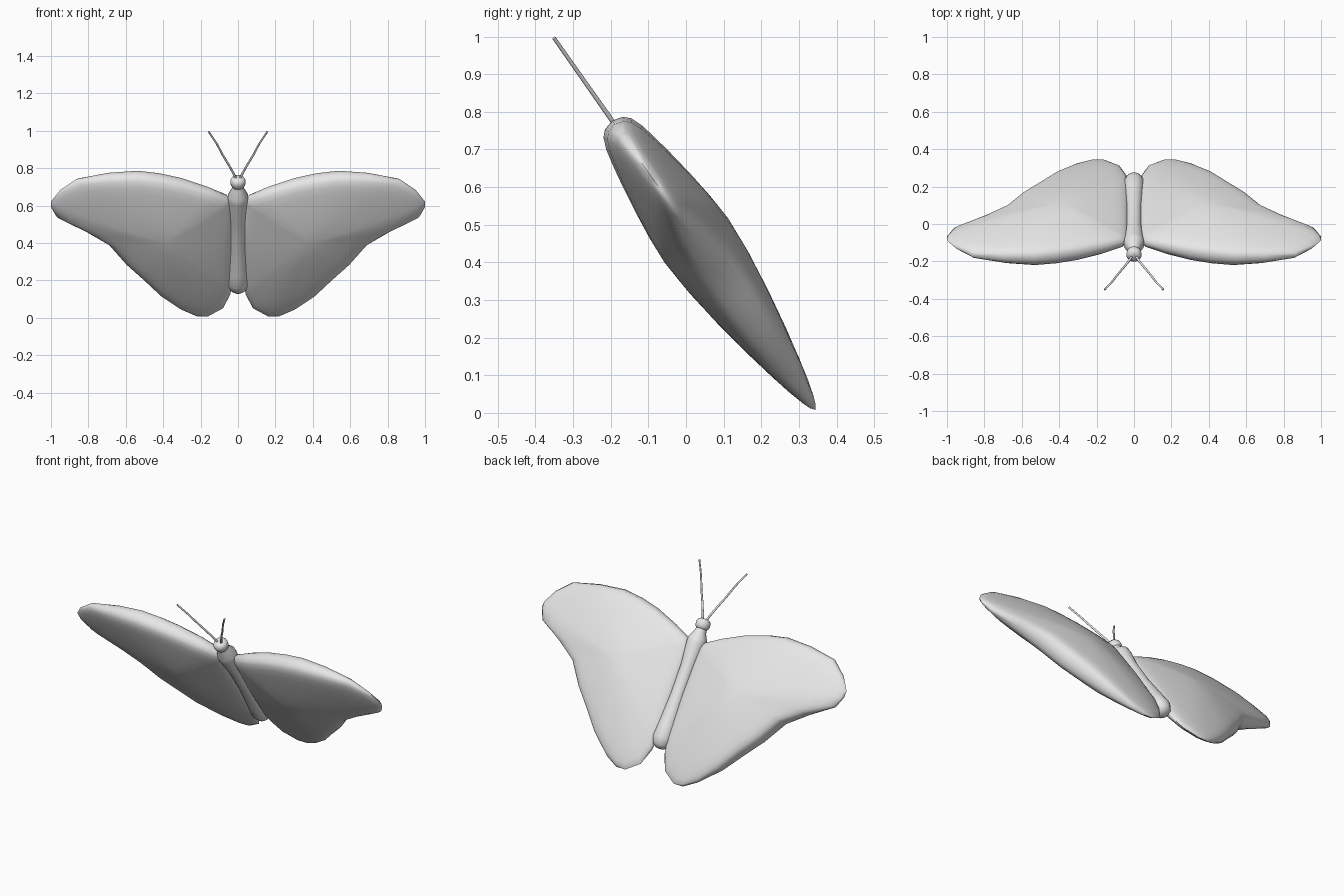
import bpy, bmesh, math
from mathutils import Matrix, Vector

cube = bpy.data.objects.get("Cube")
if cube:
    bpy.data.objects.remove(cube, do_unlink=True)

# One plain grey for everything
grey = bpy.data.materials.new("light_grey")
grey.use_nodes = True
COLOUR = (0.8, 0.8, 0.8, 1)
grey.diffuse_color = COLOUR
grey.node_tree.nodes["Principled BSDF"].inputs["Base Color"].default_value = COLOUR

# Insect frame: local x = span, local y = towards the head, local z = back side
UP = Vector((0, -0.575, 0.818))
BACK = Vector((0, 0.818, 0.575))
FRAME = Matrix(((1, UP.x, BACK.x, 0), (0, UP.y, BACK.y, 0),
                (0, UP.z, BACK.z, 0), (0, 0, 0, 1))) @ Matrix.Translation((0, 0, 0.286))


def finish(name, bm, angle=60):
    bmesh.ops.recalc_face_normals(bm, faces=bm.faces)
    mesh = bpy.data.meshes.new(name)
    bm.to_mesh(mesh)
    bm.free()
    mesh.transform(FRAME)
    mesh.materials.append(grey)
    obj = bpy.data.objects.new(name, mesh)
    bpy.context.collection.objects.link(obj)
    bpy.ops.object.select_all(action='DESELECT')
    obj.select_set(True)
    bpy.context.view_layer.objects.active = obj
    bpy.ops.object.shade_smooth_by_angle(angle=math.radians(angle))
    return obj


# Wing outline: span, length position, half thickness near the rim
OUTLINE = [
    (0.035, 0.56, 0.025), (0.055, 0.595, 0.03), (0.16, 0.645, 0.04), (0.30, 0.70, 0.045),
    (0.42, 0.731, 0.047), (0.54, 0.748, 0.047), (0.70, 0.737, 0.04), (0.866, 0.705, 0.025),
    (0.95, 0.635, 0.018), (1.0, 0.56, 0.016), (1.0, 0.523, 0.016), (0.97, 0.46, 0.02),
    (0.82, 0.377, 0.035), (0.695, 0.295, 0.05), (0.60, 0.165, 0.052), (0.505, 0.06, 0.048),
    (0.41, -0.052, 0.04), (0.30, -0.148, 0.022), (0.22, -0.191, 0.012), (0.16, -0.191, 0.012),
    (0.08, -0.138, 0.014), (0.042, -0.05, 0.018), (0.03, 0.02, 0.025), (0.03, 0.29, 0.03),
]
CENTRE = (0.38, 0.36)
RINGS = [0.2, 0.4, 0.6, 0.75, 0.86, 0.94, 0.98]
THICK = 0.103


def wing(name, side):
    """Puffy lens: rings shrink from the rim to the centre on both faces."""
    bm = bmesh.new()
    count = len(OUTLINE)

    def ring(t, face):
        verts = []
        for x, y, e in OUTLINE:
            h = (e + (THICK - e) * (1 - t ** 1.5)) * math.sqrt(1 - t ** 22)
            verts.append(bm.verts.new((side * (CENTRE[0] + (x - CENTRE[0]) * t),
                                       CENTRE[1] + (y - CENTRE[1]) * t, face * h)))
        return verts

    rim = ring(1.0, 1)
    for face in (1, -1):
        rings = [ring(t, face) for t in RINGS] + [rim]
        hub = bm.verts.new((side * CENTRE[0], CENTRE[1], face * THICK))
        for i in range(count):
            j = (i + 1) % count
            bm.faces.new((hub, rings[0][i], rings[0][j]))
            for a, b in zip(rings, rings[1:]):
                bm.faces.new((a[i], b[i], b[j], a[j]))
    finish(name, bm, 80)


def lathe(name, profile, sides=20):
    """Turn a (length position, radius) profile about the long axis."""
    bm = bmesh.new()
    verts = [bm.verts.new((r, s, 0)) for s, r in profile]
    edges = [bm.edges.new(pair) for pair in zip(verts, verts[1:])]
    bmesh.ops.spin(bm, geom=verts + edges, cent=(0, 0, 0), axis=(0, 1, 0),
                   angle=math.tau, steps=sides, use_merge=True)
    bmesh.ops.remove_doubles(bm, verts=bm.verts, dist=0.0005)
    finish(name, bm)


# Body and head
lathe("body", [(-0.032, 0), (-0.027, 0.025), (-0.01, 0.044), (0.03, 0.057), (0.1, 0.051),
               (0.28, 0.041), (0.45, 0.042), (0.57, 0.054), (0.60, 0.054), (0.64, 0.034),
               (0.67, 0.028), (0.67, 0)])
lathe("head", [(0.655, 0), (0.655, 0.028), (0.672, 0.039), (0.695, 0.041),
               (0.71, 0.033), (0.717, 0.02), (0.717, 0)])


def antenna(name, side):
    """Thin tapered tube swept along a gently bowed path."""
    path = [(0.008, 0.70), (0.025, 0.745), (0.05, 0.80), (0.08, 0.86),
            (0.115, 0.94), (0.157, 1.017)]
    bm = bmesh.new()
    loops = []
    for i, (x, y) in enumerate(path):
        a, b = path[max(i - 1, 0)], path[min(i + 1, len(path) - 1)]
        d = Vector((b[0] - a[0], b[1] - a[1])).normalized()
        r = 0.0065 - 0.0003 * i
        loops.append([bm.verts.new((side * (x + d.y * r * math.cos(k * math.tau / 8)),
                                    y - d.x * r * math.cos(k * math.tau / 8),
                                    r * math.sin(k * math.tau / 8))) for k in range(8)])
    for a, b in zip(loops, loops[1:]):
        for k in range(8):
            bm.faces.new((a[k], a[(k + 1) % 8], b[(k + 1) % 8], b[k]))
    bm.faces.new(loops[0])
    bm.faces.new(loops[-1])
    finish(name, bm)


# Mirrored parts
for label, side in (("left", 1), ("right", -1)):
    wing(label + "_wing", side)
    antenna(label + "_antenna", side)
